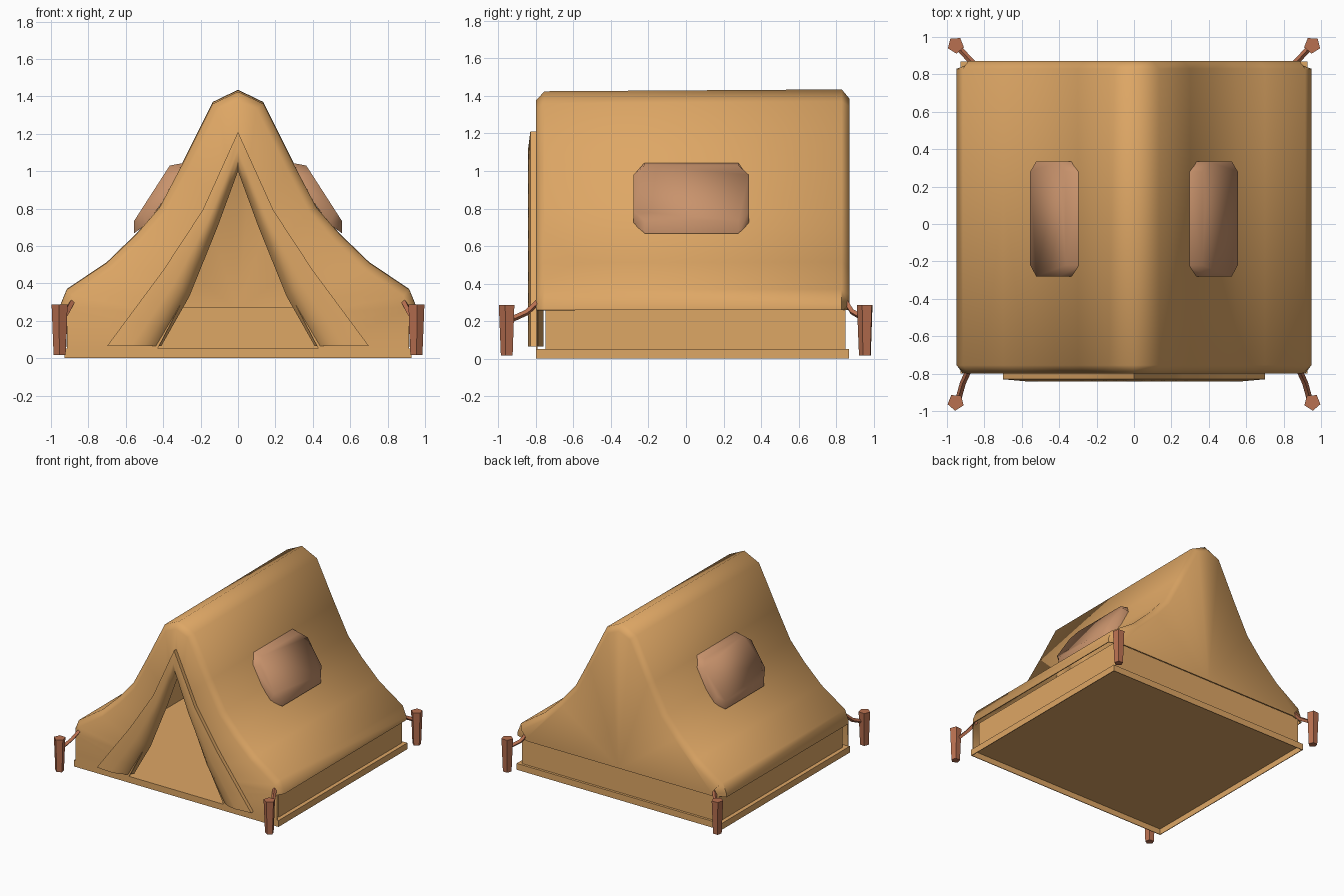
import bpy, bmesh, math
from mathutils import Vector

if "Cube" in bpy.data.objects:
    bpy.data.objects.remove(bpy.data.objects["Cube"])


def material(name, rgb):
    m = bpy.data.materials.new(name)
    m.diffuse_color = (*rgb, 1)
    m.use_nodes = True
    m.node_tree.nodes["Principled BSDF"].inputs["Base Color"].default_value = m.diffuse_color
    return m


CANVAS = material("tan canvas", (0.73, 0.385, 0.13))
WINDOW = material("dusty pink window", (0.58, 0.29, 0.15))
PEG = material("red brown wood", (0.48, 0.16, 0.08))


def finish(ob, mat, angle=55):
    """Apply modifiers, colour and shade."""
    bpy.ops.object.select_all(action='DESELECT')
    ob.select_set(True)
    bpy.context.view_layer.objects.active = ob
    bpy.ops.object.convert(target='MESH')
    ob.data.materials.clear()
    ob.data.materials.append(mat)
    bpy.ops.object.shade_smooth_by_angle(angle=math.radians(angle))
    return ob


def make(name, verts, faces):
    me = bpy.data.meshes.new(name)
    me.from_pydata([tuple(v) for v in verts], [], faces)
    bm = bmesh.new()
    bm.from_mesh(me)
    bmesh.ops.recalc_face_normals(bm, faces=bm.faces)
    bm.to_mesh(me)
    bm.free()
    ob = bpy.data.objects.new(name, me)
    bpy.context.collection.objects.link(ob)
    return ob


def mirror_x(ob):
    mod = ob.modifiers.new("mirror", 'MIRROR')
    mod.merge_threshold = 0.001


def thicken(ob, t):
    s = ob.modifiers.new("thickness", 'SOLIDIFY')
    s.thickness, s.offset = t, -1


def box(name, x0, x1, y0, y1, z0, z1, bottom=True):
    v = [(x, y, z) for x in (x0, x1) for y in (y0, y1) for z in (z0, z1)]
    f = [(0, 1, 3, 2), (4, 6, 7, 5), (0, 4, 5, 1), (2, 3, 7, 6), (1, 5, 7, 3)]
    return make(name, v, f + [(0, 2, 6, 4)] if bottom else f)


def sample(pts, t):
    """Point at fraction t (0..1) along a list of points."""
    k = min(int(t * (len(pts) - 1)), len(pts) - 2)
    return Vector(pts[k]).lerp(Vector(pts[k + 1]), t * (len(pts) - 1) - k)


# Canvas: half profile (x, z) from ridge to eave
half = [(0, 1.435), (0.135, 1.37), (0.30, 1.04), (0.42, 0.81), (0.545, 0.665),
        (0.70, 0.515), (0.915, 0.37), (0.948, 0.29), (0.948, 0.26)]
n = len(half)
inset = []
for i, p in enumerate(half):
    if i == 0:
        inset.append((0, p[1] - 0.05))
        continue
    a, b = Vector(half[i - 1]), Vector(half[min(i + 1, n - 1)])
    d = (b - a).normalized()
    q = Vector(p) + 0.045 * Vector((d.y, -d.x))
    inset.append((q.x, q.y))
inset[-1] = (0.915, 0.26)
back = inset[:-2] + [(0.84, 0.285), (0.83, 0.26)]
opening = [(0, 1.06), (0.13, 0.70), (0.29, 0.32), (0.43, 0.05)]

verts, faces = [], []
for y, prof, k in ((-0.80, inset, 0.993), (-0.755, half, 0.993), (0.83, half, 1), (0.872, back, 1)):
    verts += [(x, y, z * k) for x, z in prof]
for r in range(3):
    for i in range(n - 1):
        a = r * n + i
        faces.append((a, a + 1, a + n + 1, a + n))
# back panel
verts.append((0, 0.872, 0.26))
faces.append(tuple(range(3 * n, 4 * n)) + (4 * n,))
# front panel around the doorway
front = list(range(n)) + [len(verts)]
verts.append((0.915, -0.80, 0.05))
start = len(verts)
for i in range(n + 1):
    p = sample(opening, i / n)
    verts.append((p.x, -0.80, p.y))
for i in range(n):
    faces.append((front[i], front[i + 1], start + i + 1, start + i))
canvas = make("tent_canvas", verts, faces)
mirror_x(canvas)
thicken(canvas, 0.008)
finish(canvas, CANVAS)

# Floor tray, hollow underneath, and low walls under the eaves
tray = box("floor", -0.928, 0.928, -0.80, 0.87, 0, 0.052, bottom=False)
thicken(tray, 0.008)
finish(tray, CANVAS, 30)
side = box("side_wall", 0.885, 0.895, -0.75, 0.85, 0.05, 0.27)
mirror_x(side)
finish(side, CANVAS, 30)
finish(box("back_wall", -0.89, 0.89, 0.84, 0.85, 0.05, 0.27), CANVAS, 30)

# Door flaps: folded strips from the doorway top to the floor
outer = [(0, 1.21), (0.19, 0.79), (0.40, 0.47), (0.70, 0.065)]
inner = [(0, 1.00), (0.11, 0.70), (0.26, 0.33), (0.41, 0.065)]
section = [(0, -0.79), (0, -0.83), (0.45, -0.842), (0.7, -0.832), (0.9, -0.80), (1, -0.76)]
w, steps = len(section), 9
verts, faces = [], []
for j in range(steps + 1):
    o, q = sample(outer, j / steps), sample(inner, j / steps)
    for f, y in section:
        p = o.lerp(q, f)
        verts.append((p.x, y, p.y))
for j in range(steps):
    for i in range(w):
        a, b = j * w + i, j * w + (i + 1) % w
        faces.append((a, b, b + w, a + w))
faces.append(tuple(range(steps * w, steps * w + w)))
flap = make("door_flaps", verts, faces)
mirror_x(flap)
finish(flap, CANVAS, 50)

# Windows: clipped rectangular pads lying on the slopes
top, low = Vector((0.365, 1.03)), Vector((0.555, 0.735))
slope = low - top
inward = Vector((slope.y, -slope.x)).normalized()
outline = [(-0.28, 0.17), (-0.22, 0), (0.28, 0), (0.335, 0.17),
           (0.335, 0.83), (0.28, 1), (-0.22, 1), (-0.28, 0.83)]
verts = []
for depth in (0, 1):
    for y, t in outline:
        p = top + slope * t
        if depth:
            p = Vector((0.285, 1.045)).lerp(Vector((0.555, 0.668)), t)
            p += inward * 0.05 * math.sin(math.pi * t)
        verts.append((p.x, y, p.y))
faces = [tuple(range(8))]
faces += [(i, (i + 1) % 8, (i + 1) % 8 + 8, i + 8) for i in range(8)]
window = make("windows", verts, faces)
mirror_x(window)
finish(window, WINDOW, 80)

# Pegs and guy ropes at the four corners
ropes = {"front": [(0.885, -0.785, 0.305), (0.915, -0.85, 0.245), (0.94, -0.94, 0.205)],
         "back": [(0.85, 0.85, 0.305), (0.885, 0.885, 0.25), (0.94, 0.945, 0.215)]}
for end, path in ropes.items():
    for sx, label in ((1, "right"), (-1, "left")):
        y = -0.953 if end == "front" else 0.956
        bpy.ops.mesh.primitive_cone_add(vertices=5, radius1=0.034, radius2=0.045, depth=0.27,
                                        location=(sx * 0.953, y, 0.152),
                                        rotation=(0, 0, sx * 0.7 if end == "front" else -sx * 0.7))
        peg = bpy.context.object
        peg.name = f"peg_{end}_{label}"
        finish(peg, PEG, 30)
        cu = bpy.data.curves.new("rope", 'CURVE')
        cu.dimensions = '3D'
        cu.bevel_depth, cu.bevel_resolution, cu.use_fill_caps = 0.016, 0, True
        sp = cu.splines.new('POLY')
        sp.points.add(len(path) - 1)
        for pt, (x, yy, z) in zip(sp.points, path):
            pt.co = (sx * x, yy, z, 1)
        rope = bpy.data.objects.new(f"rope_{end}_{label}", cu)
        bpy.context.collection.objects.link(rope)
        finish(rope, PEG, 50)
